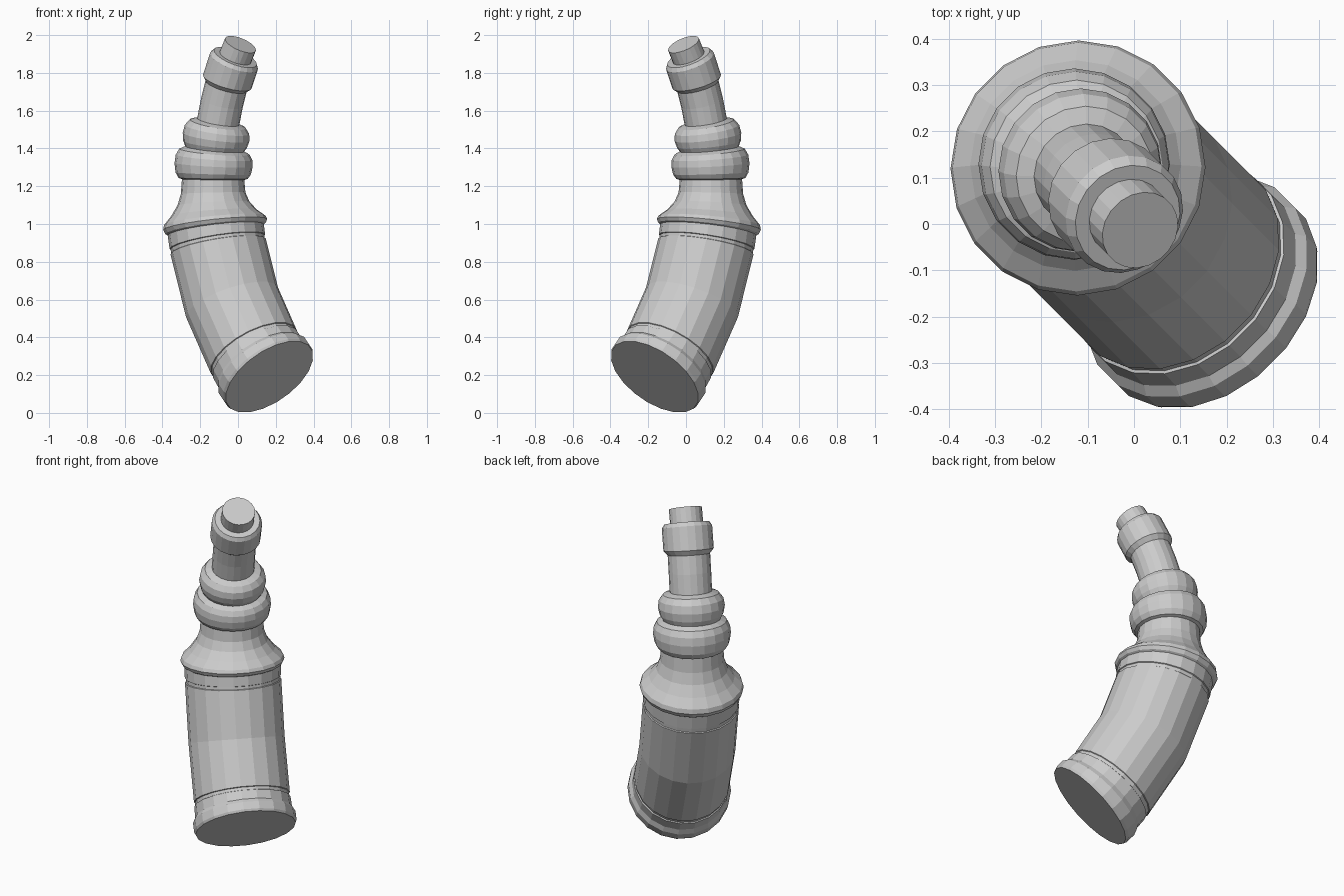
import bpy, bmesh, math
from mathutils import Vector

cube = bpy.data.objects.get("Cube")
if cube:
    bpy.data.objects.remove(cube, do_unlink=True)

SIDES = 20
BEND_RADIUS = 1.44
START_ANGLE = math.radians(-45)
START_OUT, START_Z = 0.235, 0.191
LEAN = Vector((1, -1, 0)).normalized()    # direction of the bend
ACROSS = Vector((1, 1, 0)).normalized()
UP = Vector((0, 0, 1))

grey = bpy.data.materials.new("plain grey")
grey.use_nodes = True
grey.diffuse_color = (0.6, 0.6, 0.6, 1)
grey.node_tree.nodes["Principled BSDF"].inputs["Base Color"].default_value = (0.6, 0.6, 0.6, 1)


def ring(bm, length, radius):
    """Ring of vertices square to the bent axis, at a length along it."""
    angle = START_ANGLE + length / BEND_RADIUS
    out = START_OUT + BEND_RADIUS * (math.cos(START_ANGLE) - math.cos(angle))
    height = START_Z + BEND_RADIUS * (math.sin(angle) - math.sin(START_ANGLE))
    centre = LEAN * out + UP * height
    normal = LEAN * math.cos(angle) - UP * math.sin(angle)
    verts = []
    for i in range(SIDES):
        a = math.tau * (i + 0.5) / SIDES
        verts.append(bm.verts.new(centre + radius * (math.cos(a) * normal + math.sin(a) * ACROSS)))
    return verts


def turned_part(name, profile, cap_start=False, cap_end=False):
    """Turn a (length, radius) profile around the bent axis."""
    bm = bmesh.new()
    rings = [ring(bm, *p) for p in profile]
    for low, high in zip(rings, rings[1:]):
        for i in range(SIDES):
            j = (i + 1) % SIDES
            bm.faces.new((low[i], low[j], high[j], high[i]))
    if cap_start:
        bm.faces.new(rings[0][::-1])
    if cap_end:
        bm.faces.new(rings[-1])
    mesh = bpy.data.meshes.new(name)
    bm.to_mesh(mesh)
    bm.free()
    mesh.materials.append(grey)
    obj = bpy.data.objects.new(name, mesh)
    bpy.context.collection.objects.link(obj)


# Closed foot flange
turned_part("foot_flange", [(0, 0.268), (0.015, 0.274), (0.065, 0.274), (0.09, 0.259), (0.15, 0.257)],
            cap_start=True)

# Main tube with a shallow groove near each end
turned_part("main_tube", [(0.15, 0.257), (0.153, 0.251), (0.172, 0.251), (0.175, 0.256),
                          (0.485, 0.256), (0.80, 0.256), (0.803, 0.251), (0.822, 0.251),
                          (0.825, 0.256), (0.89, 0.256)])

# Flared shoulder rising into a narrow waist
turned_part("shoulder", [(0.89, 0.256), (0.897, 0.267), (0.918, 0.277), (0.94, 0.27),
                         (0.98, 0.228), (1.03, 0.191), (1.085, 0.171), (1.157, 0.165)])

# Two rounded beads
turned_part("lower_bead", [(1.157, 0.165), (1.163, 0.183), (1.19, 0.2), (1.235, 0.207),
                           (1.275, 0.203), (1.305, 0.187), (1.32, 0.157)])
turned_part("upper_bead", [(1.32, 0.157), (1.345, 0.17), (1.385, 0.178), (1.425, 0.172),
                           (1.455, 0.15), (1.467, 0.113)])

# Slim neck, collar and closed end plug
turned_part("neck", [(1.467, 0.113), (1.57, 0.113), (1.665, 0.113)])
turned_part("collar", [(1.665, 0.113), (1.69, 0.134), (1.81, 0.134), (1.832, 0.12), (1.832, 0.088)])
turned_part("end_plug", [(1.832, 0.088), (1.91, 0.088)], cap_end=True)
